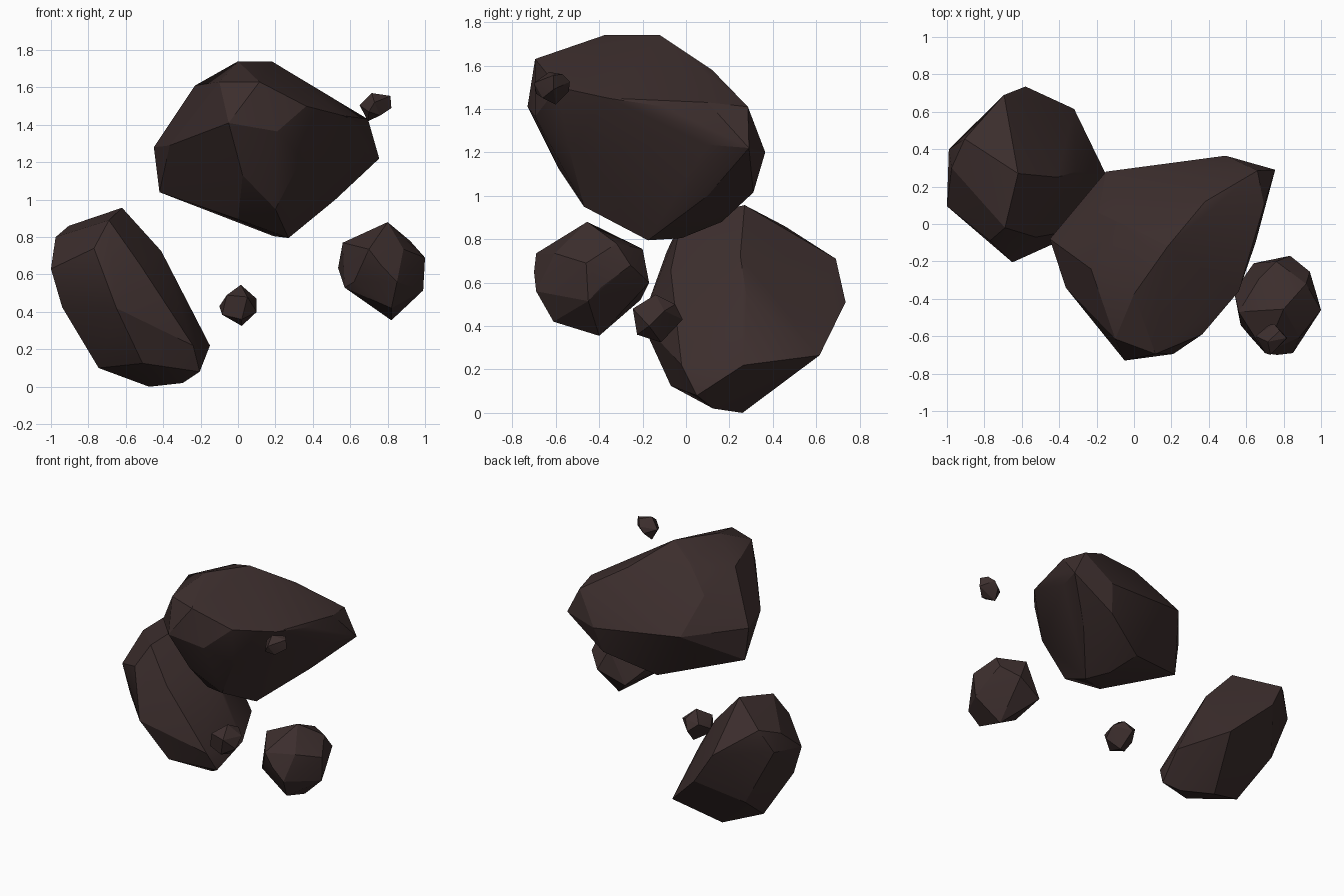
import bpy, bmesh
from math import radians

mat = bpy.data.materials.new("dark_stone")
mat.diffuse_color = (0.045, 0.027, 0.026, 1)


def rock(name, corners):
    """Faceted boulder: the convex hull of its corners, near-flat triangles merged."""
    bm = bmesh.new()
    for c in corners:
        bm.verts.new(c)
    res = bmesh.ops.convex_hull(bm, input=bm.verts[:])
    junk = {g for g in res["geom_interior"] + res["geom_unused"]
            if isinstance(g, bmesh.types.BMVert) and g.is_valid}
    bmesh.ops.delete(bm, geom=list(junk), context='VERTS')
    bmesh.ops.dissolve_limit(bm, angle_limit=radians(3),
                             verts=bm.verts[:], edges=bm.edges[:])
    bmesh.ops.recalc_face_normals(bm, faces=bm.faces[:])
    me = bpy.data.meshes.new(name)
    bm.to_mesh(me)
    bm.free()
    me.materials.append(mat)
    ob = bpy.data.objects.new(name, me)
    bpy.context.collection.objects.link(ob)
    bpy.ops.object.select_all(action='DESELECT')
    ob.select_set(True)
    bpy.context.view_layer.objects.active = ob
    bpy.ops.object.shade_smooth_by_angle(angle=radians(22))


# Large upper boulder
rock("upper_boulder", [
    # blunt front nose
    (-.05, -.73, 1.41), (-.10, -.615, 1.63), (.115, -.695, 1.63), (.21, -.695, 1.365),
    (.025, -.59, 1.13), (.20, -.47, .95),
    # crown and ridge running back to the right
    (0, -.375, 1.74), (.18, -.12, 1.74), (-.02, -.02, 1.66), (.38, .12, 1.58),
    (.66, .285, 1.41),
    # right flank
    (.365, -.59, 1.5), (.56, -.36, 1.45), (.65, -.10, 1.41), (.695, .10, 1.43),
    (.69, .10, 1.235), (.755, .29, 1.22), (.34, -.54, 1.22),
    # left flank
    (-.23, -.24, 1.61), (-.365, -.34, 1.29), (-.45, -.08, 1.28), (-.42, -.08, 1.04),
    (-.19, .06, 1.50), (-.15, .28, 1.27),
    # back and underside
    (.49, .365, 1.20), (.45, .31, 1.015), (.115, .165, .88), (.19, -.02, .805),
    (.27, -.175, .795), (.52, .10, 1.0), (0, -.35, .895), (-.17, -.22, .95)])

# Leaning lower boulder
rock("lower_boulder", [
    # top end
    (-.62, .27, .957), (-.905, .455, .86), (-.69, -.02, .89), (-.975, .30, .80),
    (-.77, -.09, .74), (-1, .095, .63), (-.99, .40, .70), (-.695, .69, .71),
    # front and right flank
    (-.65, -.205, .42), (-.525, -.07, .655), (-.41, .25, .725), (-.31, .28, .53),
    (-.40, -.08, .28), (-.24, -.02, .22), (-.15, .265, .22),
    # back and left flank
    (-.58, .735, .51), (-.32, .615, .265), (-.80, .46, .31), (-.94, .10, .425),
    # foot
    (-.51, -.07, .125), (-.745, .17, .10), (-.205, .05, .08), (-.295, .125, .02),
    (-.475, .26, 0)])

# Medium boulder on the right
rock("right_boulder", [
    (.80, -.455, .88), (.70, -.69, .735), (.62, -.60, .56), (.56, -.47, .77),
    (.535, -.36, .635), (.57, -.54, .53), (.82, -.40, .355), (.99, -.45, .515),
    (1, -.46, .69), (.92, -.32, .78), (.885, -.605, .735), (.85, -.69, .56),
    (.765, -.70, .65), (.835, -.17, .60), (.76, -.20, .755), (.94, -.255, .68),
    (.82, -.61, .42), (.64, -.21, .52), (.98, -.39, .58), (.67, -.29, .78)])

# Two loose pebbles
rock("low_pebble", [
    (.015, -.14, .545), (-.06, -.22, .49), (.05, -.245, .48), (-.10, -.14, .43),
    (-.085, -.20, .385), (.02, -.115, .325), (.02, -.225, .36), (.10, -.17, .40),
    (.10, -.10, .47), (.04, -.05, .50), (0, -.015, .43), (-.06, -.06, .48)])
rock("high_pebble", [
    (.715, -.63, 1.57), (.815, -.61, 1.555), (.82, -.61, 1.49), (.695, -.60, 1.42),
    (.65, -.60, 1.505), (.73, -.70, 1.52), (.76, -.66, 1.45), (.75, -.535, 1.525),
    (.72, -.54, 1.48), (.70, -.69, 1.47), (.78, -.57, 1.56)])
